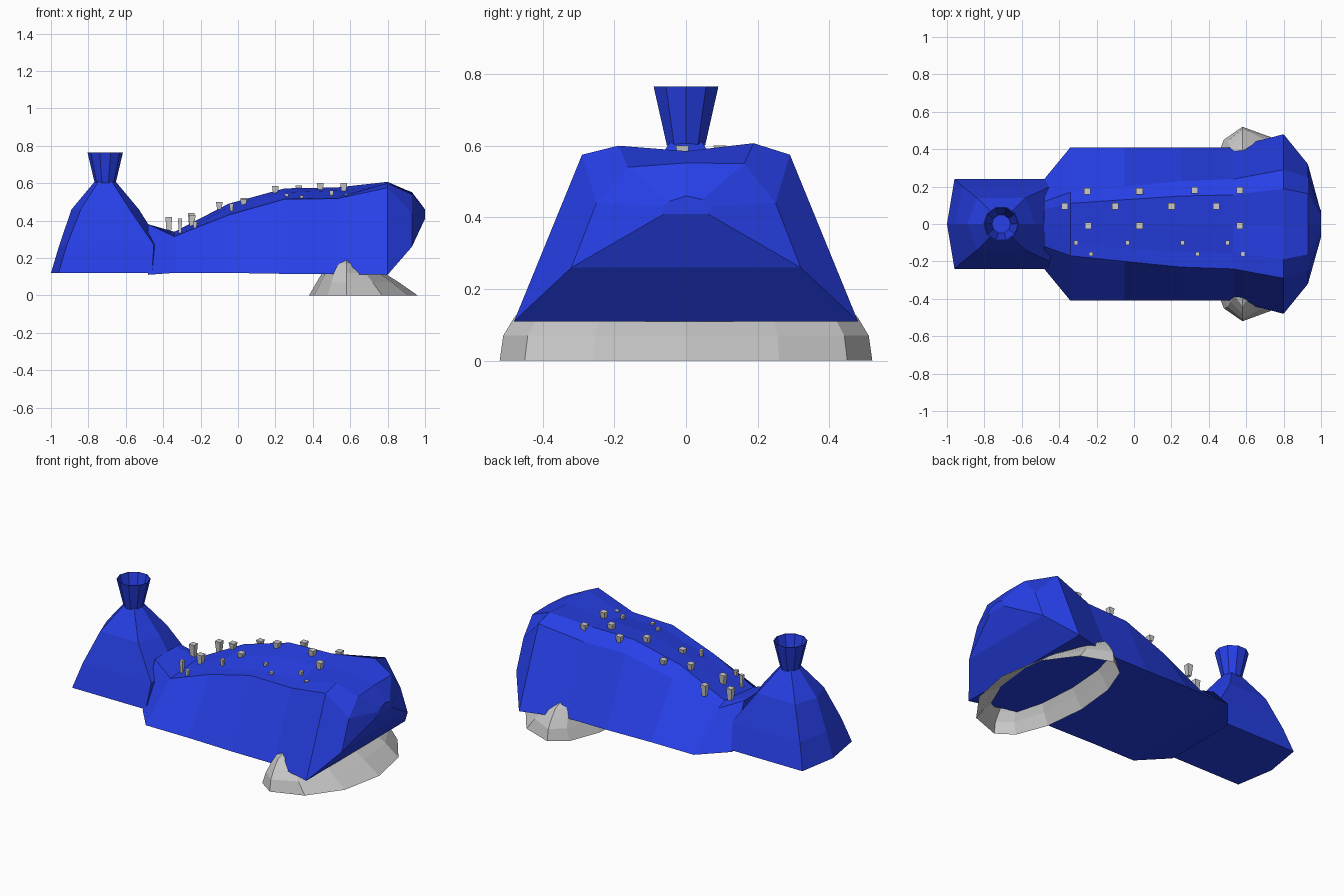
import bpy, bmesh
from math import sin, cos, pi

if "Cube" in bpy.data.objects:
    bpy.data.objects.remove(bpy.data.objects["Cube"])

blue = bpy.data.materials.new("blue")
blue.diffuse_color = (0.02, 0.05, 0.8, 1)
blue.use_nodes = True
blue.node_tree.nodes["Principled BSDF"].inputs["Base Color"].default_value = blue.diffuse_color


def loft(name, rings, mat=None, cap_start=True, cap_end=True):
    """Skin a list of equal-length point rings with flat faces."""
    bm = bmesh.new()
    rows = [[bm.verts.new(p) for p in ring] for ring in rings]
    n = len(rows[0])
    for a, b in zip(rows, rows[1:]):
        for i in range(n):
            j = (i + 1) % n
            bm.faces.new((a[i], a[j], b[j], b[i]))
    if cap_start:
        bm.faces.new(rows[0][::-1])
    if cap_end:
        bm.faces.new(rows[-1])
    bmesh.ops.recalc_face_normals(bm, faces=bm.faces)
    me = bpy.data.meshes.new(name)
    bm.to_mesh(me)
    bm.free()
    ob = bpy.data.objects.new(name, me)
    bpy.context.collection.objects.link(ob)
    if mat:
        me.materials.append(mat)
    return ob


# Main body: x, bottom half width, bottom z, shoulder half width, shoulder z,
# front inner z, centre z, back inner z
sections = [
    (-.48, .24, .11, .12, .38, .38, .38, .38),
    (-.34, .41, .12, .17, .315, .32, .33, .34),
    (-.05, .41, .12, .20, .43, .44, .47, .49),
    (.25, .41, .115, .23, .515, .52, .55, .572),
    (.53, .41, .115, .24, .517, .525, .56, .577),
    (.80, .48, .11, .29, .575, .60, .585, .607),
    (.93, .32, .26, .25, .44, .54, .552, .55),
    (1.0, .06, .41, .07, .43, .445, .46, .45),
]
body = []
for x, w, zb, s, zs, z1, zc, z2 in sections:
    r = .65 * s
    body.append([(x, -w, zb), (x, -s, zs), (x, -r, z1), (x, 0, zc),
                 (x, r, z2), (x, s, zs), (x, w, zb)])
loft("body", body, blue)

# Tail mound rising from a rectangular base to the round neck
def mound_ring(x0, x1, w, z, tip):
    m = (x0 + x1) / 2
    return [(x0 + tip, -w, z), (m, -w, z), (x1 - tip, -w, z), (x1, 0, z),
            (x1 - tip, w, z), (m, w, z), (x0 + tip, w, z), (x0, 0, z)]

loft("tail_mound", [
    mound_ring(-1.0, -.42, .24, .12, .04),
    mound_ring(-.955, -.41, .20, .27, .04),
    mound_ring(-.89, -.53, .14, .46, .05),
    mound_ring(-.765, -.655, .045, .61, .02),
], blue)

# Open funnel on top of the tail
def circle(r, z, n=10):
    return [(-.71 + r * cos(2 * pi * i / n), r * sin(2 * pi * i / n), z)
            for i in range(n)]

loft("funnel", [circle(.056, .60), circle(.095, .765), circle(.09, .765),
                circle(.05, .61)], blue)

# Flared skirt under the nose, open below
def oval(x0, x1, xm, w, z, n=12):
    pts = []
    for i in range(n):
        c, s = cos(2 * pi * i / n), sin(2 * pi * i / n)
        pts.append((xm + c * ((x1 - xm) if c > 0 else (xm - x0)), s * w, z))
    return pts

loft("skirt", [
    oval(.38, .96, .58, .52, 0),
    oval(.42, .86, .58, .51, .07),
    oval(.45, .78, .58, .48, .12),
    oval(.49, .67, .58, .44, .17),
    oval(.54, .62, .58, .39, .19),
], None, cap_start=False)

# Small tapered pegs on the back: x, y, bottom z, top z
pegs = [
    (-.25, .175, .37, .44), (.03, .175, .49, .52), (.325, .18, .55, .588),
    (.565, .18, .55, .595), (-.37, .095, .33, .42), (-.10, .095, .46, .50),
    (.20, .095, .54, .585), (.44, .095, .55, .60), (-.245, -.01, .36, .43),
    (.03, -.01, .48, .515), (.565, -.01, .55, .60), (-.31, -.10, .33, .41),
    (-.035, -.10, .45, .49), (.26, -.10, .51, .545), (.50, -.10, .52, .56),
    (-.23, -.16, .35, .395), (.34, -.16, .51, .535), (.58, -.16, .52, .545),
]
for i, (x, y, z0, z1) in enumerate(pegs):
    top = .018 if y > -.05 else .011
    rings = []
    for h, z in ((top * .65, z0), (top, z1)):
        rings.append([(x - h, y - h, z), (x + h, y - h, z),
                      (x + h, y + h, z), (x - h, y + h, z)])
    loft(f"peg_{i + 1}", rings)
